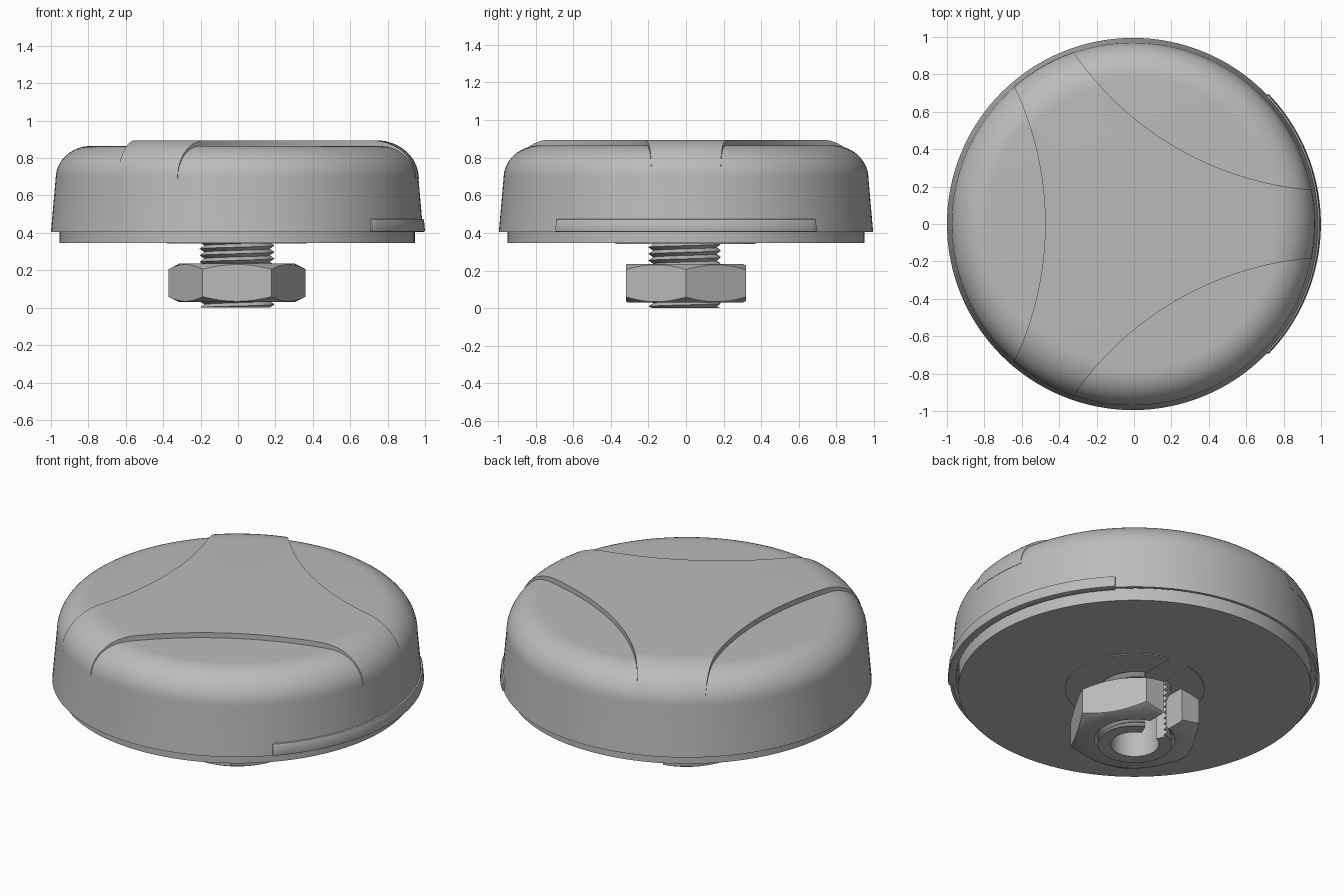
import bpy, bmesh
from math import pi, sin, cos, radians

old = bpy.data.objects.get("Cube")
if old:
    bpy.data.objects.remove(old, do_unlink=True)

CX = -0.005  # axis of the round parts
grey = bpy.data.materials.new("light grey")
grey.use_nodes = True
grey.diffuse_color = (0.5, 0.5, 0.5, 1)
grey.node_tree.nodes["Principled BSDF"].inputs["Base Color"].default_value = (0.5, 0.5, 0.5, 1)


def sweep(name, section, start=0, end=360, steps=128, closed=False):
    """Turn a section of (radius, z) points about the axis; partial turns get end caps."""
    full = end - start == 360
    bm = bmesh.new()
    cols = []
    for i in range(steps if full else steps + 1):
        a = radians(start + (end - start) * i / steps)
        pts = section(a) if callable(section) else section
        cols.append([bm.verts.new((CX + r * cos(a), r * sin(a), z)) for r, z in pts])
    n = len(cols[0])
    for i in range(steps):
        p, q = cols[i], cols[(i + 1) % len(cols)]
        for j in range(n if closed else n - 1):
            k = (j + 1) % n
            bm.faces.new((p[j], q[j], q[k], p[k]))
    if not full:
        bm.faces.new(cols[0])
        bm.faces.new(cols[-1])
    bmesh.ops.remove_doubles(bm, verts=bm.verts, dist=1e-5)
    bmesh.ops.recalc_face_normals(bm, faces=bm.faces)
    mesh = bpy.data.meshes.new(name)
    bm.to_mesh(mesh)
    bm.free()
    mesh.materials.append(grey)
    ob = bpy.data.objects.new(name, mesh)
    bpy.context.collection.objects.link(ob)
    return ob


def activate(ob):
    bpy.ops.object.select_all(action="DESELECT")
    ob.select_set(True)
    bpy.context.view_layer.objects.active = ob


def boolean(ob, cutter, operation="DIFFERENCE"):
    activate(ob)
    mod = ob.modifiers.new("cut", "BOOLEAN")
    mod.object, mod.operation, mod.solver = cutter, operation, "EXACT"
    bpy.ops.object.modifier_apply(modifier=mod.name)
    bpy.data.objects.remove(cutter, do_unlink=True)


def cylinder(radius, x, y, z0, z1, sides):
    bpy.ops.mesh.primitive_cylinder_add(vertices=sides, radius=radius, depth=z1 - z0,
                                        location=(x, y, (z0 + z1) / 2))
    return bpy.context.object


def cut_slot(ob):
    bpy.ops.mesh.primitive_cube_add(size=1, location=(CX, 0.3, 0.2))
    bpy.context.object.scale = (0.13, 0.6, 0.6)
    boolean(ob, bpy.context.object)


def shoulder(r, rx, rz, z=0.69, steps=14):
    return [(r + rx * cos(t * pi / 2 / steps), z + rz * sin(t * pi / 2 / steps))
            for t in range(steps + 1)]


# Domed cover with a thin lower lip
cover = sweep("cover", [(0, 0.45), (0.975, 0.45), (0.978, 0.405), (0.995, 0.405)]
              + shoulder(0.78, 0.19, 0.175) + [(0, 0.865)])

# Raised three-armed top, left standing between three round scallops
raised_top = sweep("raised_top", [(0, 0.69)] + shoulder(0.745, 0.227, 0.205) + [(0, 0.895)])
for angle in (60, 180, 300):
    a = radians(angle)
    boolean(raised_top, cylinder(1.71, CX + 2.18 * cos(a), 2.18 * sin(a), 0.5, 1.1, 256))

# Side tab on the lower rim
side_tab = sweep("side_tab", [(0.96, 0.405), (1.005, 0.405), (0.999, 0.475), (0.96, 0.475)],
                 -44, 44, 40, True)
bevel = side_tab.modifiers.new("soft edges", "BEVEL")
bevel.width, bevel.segments = 0.008, 2
bevel.limit_method, bevel.angle_limit = "ANGLE", radians(40)
activate(side_tab)
bpy.ops.object.modifier_apply(modifier=bevel.name)

# Base disc and thin seat around the stud
base = sweep("base", [(0, 0.347), (0.95, 0.347), (0.95, 0.455), (0, 0.455)])
seat = sweep("stud_seat", [(0.13, 0.342), (0.375, 0.342), (0.375, 0.355), (0.13, 0.355)],
             steps=64, closed=True)
cut_slot(seat)


# Hollow threaded stud with a cable slot at the back
def thread(a, pitch=0.035):
    teeth = []
    for k in range(26):
        z = pitch * (k / 2 + a / (2 * pi) - 2)
        teeth.append((0.2 if k % 2 else 0.175, min(max(z, 0), 0.35)))
    return [(0.13, 0.35), (0.13, 0)] + teeth


stud = sweep("threaded_stud", thread, 113, 427, 56, True)

# Slotted hexagonal nut with chamfered corners
bpy.ops.mesh.primitive_cylinder_add(vertices=6, radius=0.367, depth=0.205,
                                    location=(CX, 0, 0.1325), rotation=(0, 0, pi / 6))
nut = bpy.context.object
nut.name = nut.data.name = "hex_nut"
nut.data.materials.append(grey)
chamfer = sweep("chamfer", [(0, 0.02), (0.29, 0.02), (0.38, 0.066), (0.38, 0.199),
                            (0.29, 0.245), (0, 0.245)], steps=96)
boolean(nut, chamfer, "INTERSECT")
bore = sweep("bore", [(0, 0.02), (0.225, 0.02), (0.195, 0.055), (0.195, 0.21),
                      (0.225, 0.245), (0, 0.245)], steps=64)
boolean(nut, bore)
cut_slot(nut)

for ob in (cover, raised_top, side_tab, base, seat, stud, nut):
    activate(ob)
    bpy.ops.object.shade_smooth_by_angle(angle=radians(28))
